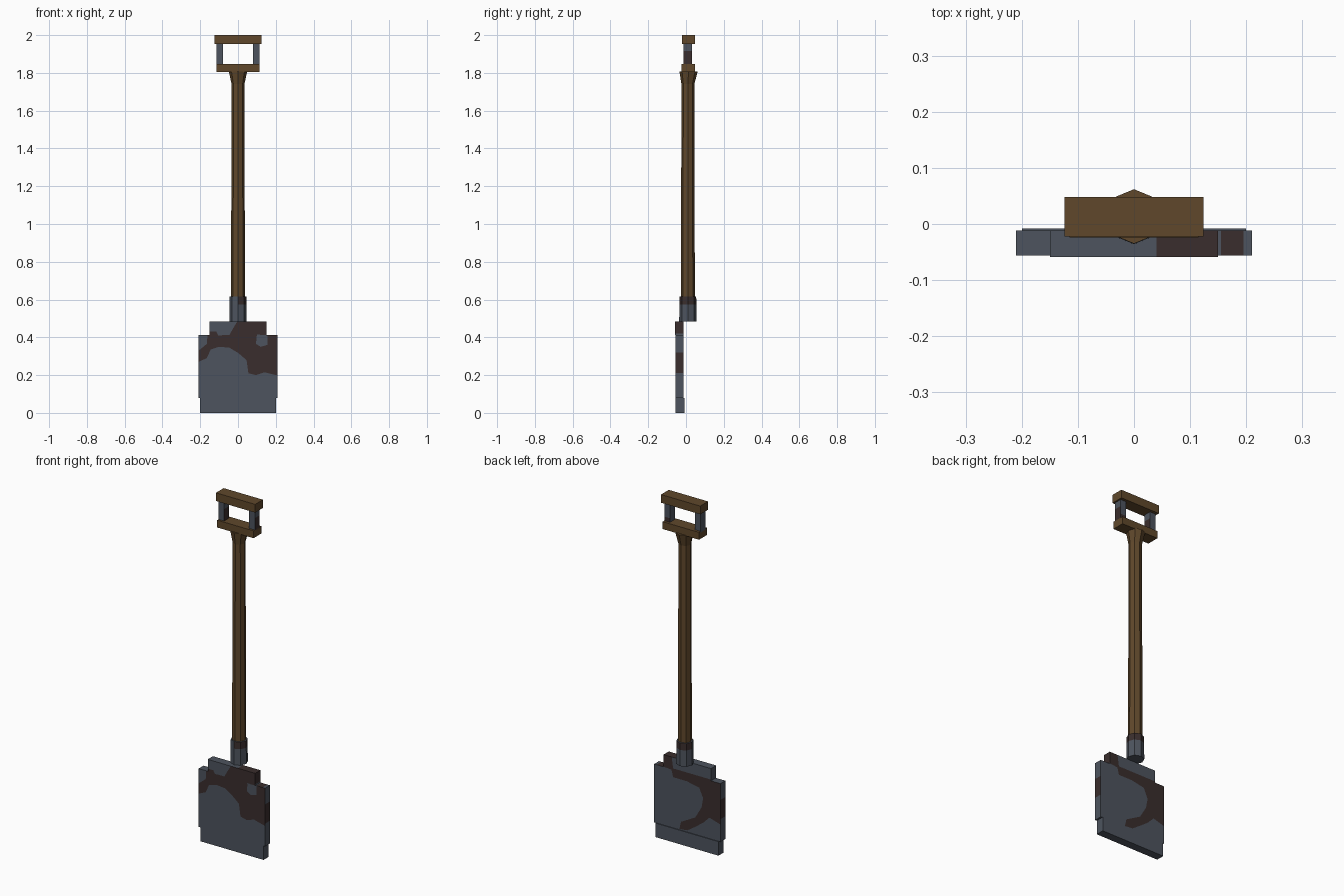
import bpy, bmesh, math
from mathutils import Vector

if "Cube" in bpy.data.objects:
    bpy.data.objects.remove(bpy.data.objects["Cube"])


def material(name, rgb):
    m = bpy.data.materials.new(name)
    m.use_nodes = True
    m.diffuse_color = (*rgb, 1)
    m.node_tree.nodes["Principled BSDF"].inputs["Base Color"].default_value = (*rgb, 1)
    return m


wood = material("brown wood", (0.115, 0.064, 0.024))
steel = material("slate steel", (0.075, 0.088, 0.112))
rust = material("dark rust", (0.042, 0.027, 0.026))

# Rust outlines on the blade, as (x, z) points
FRONT_RUST = [(-.22, .32), (-.165, .365), (-.16, .43), (-.115, .43), (-.105, .41),
              (-.045, .413), (-.03, .44), (0, .49), (.16, .49), (.16, .41), (.1, .415),
              (.095, .365), (.12, .35), (.155, .36), (.155, .41), (.22, .42), (.22, .195),
              (.14, .215), (.095, .2), (.055, .21), (.045, .28), (0, .318), (-.045, .345),
              (-.1, .35), (-.145, .335), (-.165, .29), (-.22, .265)]
BACK_RUST = [(.16, .49), (.1, .49), (.09, .42), (-.22, .42), (-.22, .176), (-.14, .2),
             (-.1, .16), (-.045, .12), (0, .09), (.05, .085), (.04, .128), (-.05, .177),
             (-.09, .245), (-.1, .3), (-.075, .355), (.005, .37), (.09, .37), (.1, .41),
             (.16, .415)]


def inside(x, z, outline):
    hit = False
    for (ax, az), (bx, bz) in zip(outline, outline[1:] + outline[:1]):
        if (az > z) != (bz > z) and x < ax + (z - az) * (bx - ax) / (bz - az):
            hit = not hit
    return hit


def finish(bm, name, mats, rule=None):
    bm.normal_update()
    if rule:
        for f in bm.faces:
            f.material_index = int(rule(f.calc_center_median(), f.normal))
    me = bpy.data.meshes.new(name)
    bm.to_mesh(me)
    bm.free()
    for m in mats:
        me.materials.append(m)
    ob = bpy.data.objects.new(name, me)
    bpy.context.collection.objects.link(ob)
    return ob


def cut(bm, point, normal):
    bmesh.ops.bisect_plane(bm, geom=bm.verts[:] + bm.edges[:] + bm.faces[:],
                           plane_co=point, plane_no=normal, dist=1e-5)


def box(name, lo, hi, mats, rule=None, cuts=()):
    bm = bmesh.new()
    bmesh.ops.create_cube(bm, size=1)
    lo, hi = Vector(lo), Vector(hi)
    for v in bm.verts:
        v.co = (lo + hi) / 2 + v.co * (hi - lo)
    for point, normal in cuts:
        cut(bm, point, normal)
    return finish(bm, name, mats, rule)


def octagon_loft(name, rings, mats, rule=None):
    """Eight-sided column through rings of (z, radius, y centre)."""
    bm = bmesh.new()
    loops = []
    for z, r, cy in rings:
        loops.append([bm.verts.new((r * math.cos(i * math.pi / 4),
                                    cy + r * math.sin(i * math.pi / 4), z)) for i in range(8)])
    for a, b in zip(loops, loops[1:]):
        for i in range(8):
            j = (i + 1) % 8
            bm.faces.new((a[i], a[j], b[j], b[i]))
    bm.faces.new(loops[0][::-1])
    bm.faces.new(loops[-1])
    return finish(bm, name, mats, rule)


def blade_rust(c, n):
    if n.y < -.5:
        return inside(c.x, c.z, FRONT_RUST)
    if n.y > .5:
        return inside(c.x, c.z, BACK_RUST)
    if n.z > .5:
        return .04 < c.x < .15 if c.z > .45 else .155 < c.x < .195
    if abs(n.x) > .5:
        return .21 < c.z < .32 or (c.z > .42 and c.x > 0)
    return False


# Cutting planes that follow the rust outlines
outline_cuts = [((.04, 0, 0), (1, 0, 0)), ((.155, 0, 0), (1, 0, 0)), ((.195, 0, 0), (1, 0, 0)),
                ((0, 0, .21), (0, 0, 1)), ((0, 0, .32), (0, 0, 1))]
for outline in (FRONT_RUST, BACK_RUST):
    for (ax, az), (bx, bz) in zip(outline, outline[1:] + outline[:1]):
        outline_cuts.append(((ax, 0, az), (bz - az, 0, ax - bx)))

# Blade
metal = (steel, rust)
box("blade_plate", (-.21, -.056, .08), (.21, -.012, .413), metal, blade_rust, outline_cuts)
box("blade_shoulder", (-.15, -.059, .413), (.15, -.012, .483), metal, blade_rust, outline_cuts)
box("blade_edge", (-.2, -.055, 0), (.2, -.008, .08), (steel,))

# Socket and shaft
octagon_loft("socket", [(.483, .046, .01), (.575, .045, .01), (.615, .044, .01)], metal,
             lambda c, n: c.z > .58 and n.z < .5 and (n.x > .3 or n.y > .3))
octagon_loft("shaft", [(.6, .037, .01), (.97, .036, .01), (1.74, .034, .01),
                       (1.808, .0485, .0135)], (wood,))

# Grip
box("grip_lower_bar", (-.115, -.024, 1.805), (.115, .047, 1.847), (wood,))
box("grip_top_bar", (-.124, -.022, 1.953), (.124, .048, 2), (wood,))
post_cuts = [((0, 0, 1.87), (0, 0, 1)), ((0, 0, 1.915), (0, 0, 1))]
for name, x in (("right_grip_post", -.097), ("left_grip_post", .097)):
    box(name, (x - .018, -.012, 1.84), (x + .018, .032, 1.96), metal,
        lambda c, n: c.z < 1.915 and n.x > .5 or (c.x > 0 and n.y > .5 and c.z < 1.87), post_cuts)
